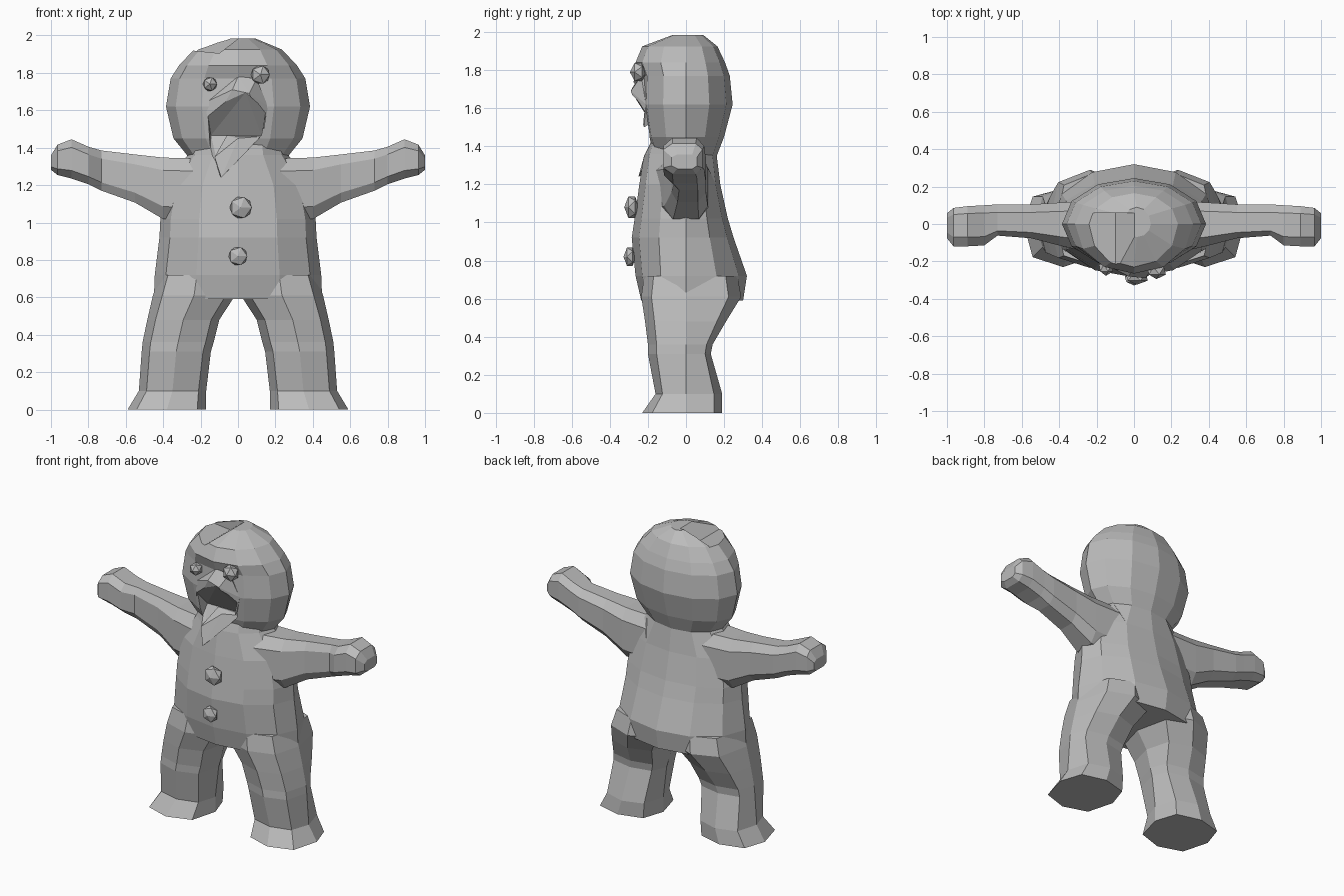
import bpy, bmesh
from math import sin, cos, pi
from mathutils import Vector

cube = bpy.data.objects.get("Cube")
if cube:
    bpy.data.objects.remove(cube, do_unlink=True)

grey = bpy.data.materials.new("plain grey")
grey.use_nodes = True
COLOUR = (0.5, 0.5, 0.5, 1)
grey.diffuse_color = COLOUR
for node in grey.node_tree.nodes:
    if node.type == 'BSDF_PRINCIPLED':
        node.inputs["Base Color"].default_value = COLOUR


def finish(name, bm):
    bmesh.ops.recalc_face_normals(bm, faces=bm.faces[:])
    mesh = bpy.data.meshes.new(name)
    bm.to_mesh(mesh)
    bm.free()
    mesh.materials.append(grey)
    obj = bpy.data.objects.new(name, mesh)
    bpy.context.collection.objects.link(obj)
    return obj


def loft(name, rings, sides, place, power=1.0, turn=0.0):
    """Skin rings of (height, low, high, front, back); place maps them to space."""
    bm = bmesh.new()
    loops = []
    for h, lo, hi, front, back in rings:
        loop = []
        for i in range(sides):
            a = 2 * pi * (i + turn) / sides
            c, s = cos(a), sin(a)
            c = abs(c) ** power * (1 if c > 0 else -1)
            s = abs(s) ** power * (1 if s > 0 else -1)
            across = (lo + hi) / 2 + c * (hi - lo) / 2
            depth = s * (back if s > 0 else -front)
            loop.append(bm.verts.new(place(h, across, depth)))
        loops.append(loop)
    for a, b in zip(loops, loops[1:]):
        for i in range(sides):
            j = (i + 1) % sides
            bm.faces.new((a[i], a[j], b[j], b[i]))
    bm.faces.new(loops[0])
    bm.faces.new(loops[-1])
    return finish(name, bm)


def hull(name, points):
    bm = bmesh.new()
    for p in points:
        bm.verts.new(p)
    out = bmesh.ops.convex_hull(bm, input=bm.verts[:])
    loose = [v for v in bm.verts if not v.link_faces]
    bmesh.ops.delete(bm, geom=loose, context='VERTS')
    return finish(name, bm)


def combine(base, part, operation):
    mod = base.modifiers.new("join", 'BOOLEAN')
    mod.operation = operation
    mod.solver = 'EXACT'
    mod.object = part
    bpy.context.view_layer.objects.active = base
    bpy.ops.object.modifier_apply(modifier=mod.name)
    bpy.data.objects.remove(part, do_unlink=True)


def upright(h, across, depth):
    return (across, depth, h)


# Torso
body = loft("body", [
    (0.59, -.45, .45, -.235, .30), (0.72, -.445, .445, -.265, .32),
    (0.92, -.42, .42, -.285, .25), (1.02, -.415, .415, -.27, .22),
    (1.2, -.38, .38, -.245, .18), (1.36, -.27, .27, -.22, .16),
    (1.45, -.25, .25, -.19, .14)], 12, upright)

# Legs with flared feet, and arms ending in mitten hands
leg_rings = [
    (0, .17, .59, -.23, .19), (.1, .17, .53, -.16, .19),
    (.31, .145, .515, -.2, .13), (.36, .13, .51, -.2, .14),
    (.48, .1, .485, -.215, .21), (.61, .015, .455, -.235, .29),
    (.72, .02, .42, -.22, .27)]
arm_rings = [
    (.2, 1.0, 1.35, -.17, .13), (.4, 1.01, 1.355, -.12, .12),
    (.55, 1.1, 1.37, -.08, .11), (.73, 1.165, 1.39, -.065, .11),
    (.8, 1.2, 1.41, -.12, .105), (.89, 1.23, 1.45, -.125, .1),
    (.965, 1.25, 1.42, -.125, .09), (1.0, 1.28, 1.36, -.08, .06)]
for side in (-1, 1):
    leg = loft("leg", leg_rings, 8,
               lambda h, across, depth: (side * across, depth, h), 0.75)
    combine(body, leg, 'UNION')
    arm = loft("arm", arm_rings, 8,
               lambda h, across, depth: (side * h, depth, across), 0.6, 0.5)
    # Stretch the blunted section back out to its full reach
    combine(body, arm, 'UNION')

# Head and muzzle
head = loft("head", [
    (1.32, -.24, .24, -.16, .15), (1.45, -.345, .345, -.21, .2),
    (1.62, -.385, .385, -.24, .245), (1.77, -.36, .36, -.235, .23),
    (1.84, -.315, .315, -.265, .205), (1.925, -.235, .235, -.23, .165),
    (1.985, -.06, .09, -.07, .09)], 12, upright)
combine(body, head, 'UNION')
muzzle = hull("muzzle", [
    (-.18, -.2, 1.64), (-.03, -.28, 1.71), (.06, -.29, 1.69),
    (.16, -.21, 1.62), (0, -.235, 1.78), (.1, -.235, 1.77),
    (.14, -.22, 1.5), (-.15, -.22, 1.5), (-.1, -.05, 1.6), (.1, -.05, 1.6)])
combine(body, muzzle, 'UNION')

# Open mouth, sloping back under the muzzle and out to the chin
rim = [(-.165, -.24, 1.6), (.04, -.285, 1.695), (.15, -.23, 1.6),
       (-.145, -.12, 1.465), (.125, -.12, 1.465),
       (-.15, -.21, 1.34), (-.09, -.245, 1.24)]
mouth = hull("mouth_cutter", rim + [(x, -.6, z) for x, y, z in rim])
combine(body, mouth, 'DIFFERENCE')

# Nick in the top of the head
nick = hull("nick_cutter", [
    (x, y, z) for y in (-.5, .06)
    for x, z in ((-.3, 1.925), (-.1, 1.905), (.01, 1.99), (.01, 2.2), (-.3, 2.2))])
combine(body, nick, 'DIFFERENCE')

# Tongue hanging out of the mouth
hull("tongue", [
    (-.06, -.1, 1.46), (.125, -.1, 1.46), (-.06, -.13, 1.465),
    (.0, -.17, 1.45), (.12, -.14, 1.46), (-.09, -.25, 1.24),
    (-.1, -.21, 1.26), (-.125, -.22, 1.35)])

# Eyes and buttons
for name, place, radius, flat in (
        ("right_eye", (-.15, -.235, 1.74), .042, 1),
        ("left_eye", (.12, -.25, 1.79), .056, .8),
        ("upper_button", (.015, -.285, 1.08), .066, .6),
        ("lower_button", (0, -.295, .82), .056, .6)):
    bm = bmesh.new()
    bmesh.ops.create_icosphere(bm, subdivisions=1, radius=radius)
    for v in bm.verts:
        # Turn one corner towards the front
        v.co = Vector((v.co.x, -v.co.z * flat, v.co.y)) + Vector(place)
    finish(name, bm)
